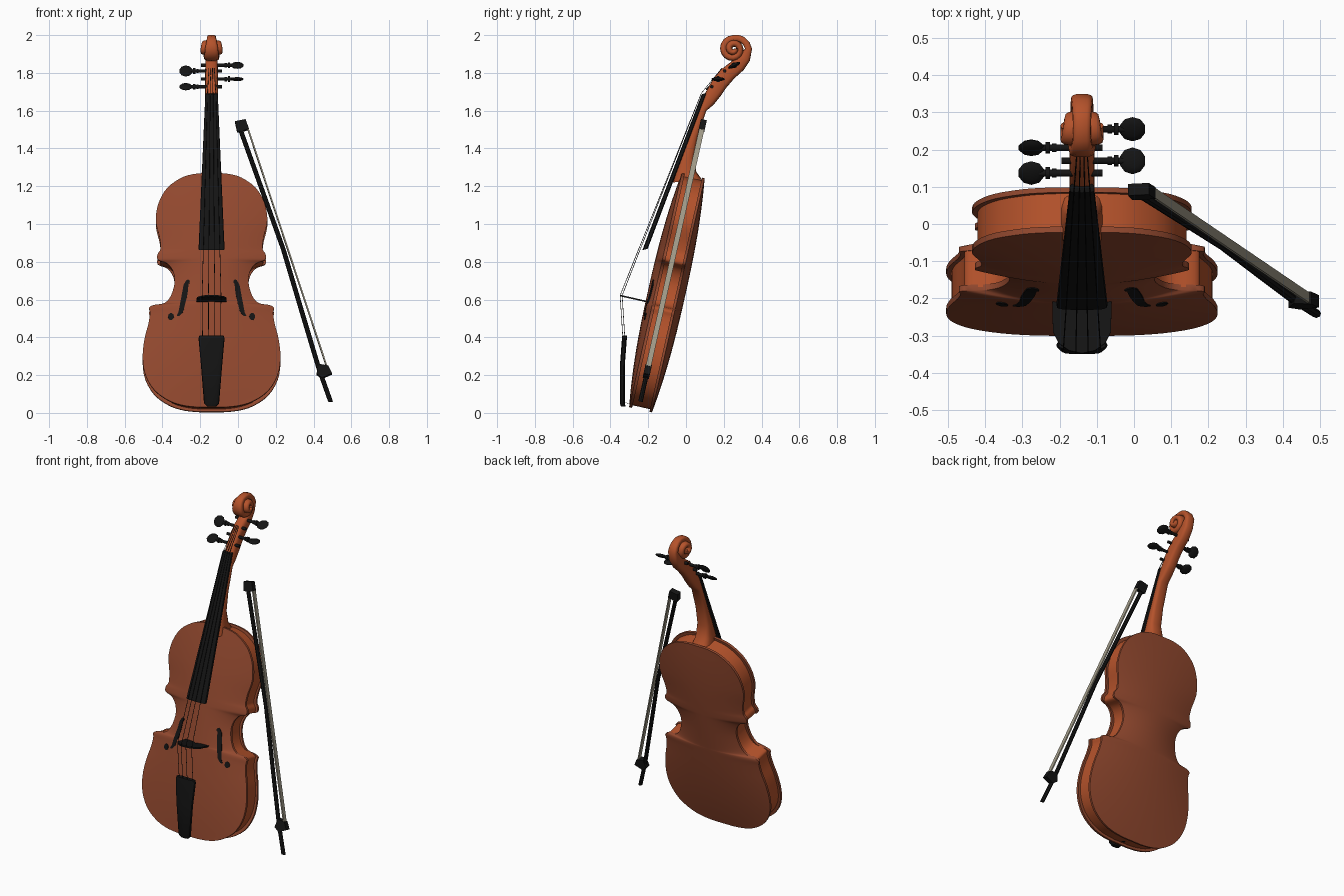
import bpy, bmesh, math
from mathutils import Vector, Matrix

if "Cube" in bpy.data.objects:
    bpy.data.objects.remove(bpy.data.objects["Cube"])

CX = -0.14
TILT = math.atan(0.225)
ORIGIN = Vector((CX, -0.18, 0.003))
UP = Vector((0, math.sin(TILT), math.cos(TILT)))
OUT = Vector((0, -math.cos(TILT), math.sin(TILT)))


def loc(x, v, w):
    """Body frame: x across, v along the body, w out of the front."""
    return ORIGIN + Vector((x, 0, 0)) + UP * v + OUT * w


def material(name, rgb):
    m = bpy.data.materials.new(name)
    m.diffuse_color = (*rgb, 1)
    m.use_nodes = True
    m.node_tree.nodes["Principled BSDF"].inputs["Base Color"].default_value = m.diffuse_color
    return m


PLATE = material("varnished_plate", (0.29, 0.066, 0.028))
WOOD = material("orange_wood", (0.46, 0.085, 0.024))
BLACK = material("ebony_black", (0.007, 0.007, 0.007))
HAIR = material("bow_hair_grey", (0.36, 0.33, 0.25))


def finish(name, bm, mat, angle=40):
    bmesh.ops.recalc_face_normals(bm, faces=bm.faces[:])
    me = bpy.data.meshes.new(name)
    bm.to_mesh(me)
    bm.free()
    me.materials.append(mat)
    ob = bpy.data.objects.new(name, me)
    bpy.context.collection.objects.link(ob)
    bpy.ops.object.select_all(action='DESELECT')
    ob.select_set(True)
    bpy.context.view_layer.objects.active = ob
    bpy.ops.object.shade_smooth_by_angle(angle=math.radians(angle))
    return ob


def loft(name, rings, mat, angle=40):
    """Skin a list of closed rings and cap both ends."""
    bm = bmesh.new()
    rows = [[bm.verts.new(p) for p in r] for r in rings]
    n = len(rows[0])
    for a, b in zip(rows, rows[1:]):
        for i in range(n):
            j = (i + 1) % n
            bm.faces.new((a[i], a[j], b[j], b[i]))
    bm.faces.new(rows[0])
    bm.faces.new(rows[-1])
    return finish(name, bm, mat, angle)


def section(fy, fz, by, bz, hw, n=16, power=0.65):
    """Rounded section between a front and a back point in the y-z plane."""
    f, b = Vector((CX, fy, fz)), Vector((CX, by, bz))
    ring = []
    for i in range(n):
        t = 2 * math.pi * i / n
        c, s = math.cos(t), math.sin(t)
        c = math.copysign(abs(c) ** power, c)
        s = math.copysign(abs(s) ** power, s)
        ring.append((f + b) / 2 + (f - b) / 2 * c + Vector((hw * s, 0, 0)))
    return ring


def tube(name, pts, a, b, mat, n=6):
    """Tube along points, radius a across x and b out of the body plane."""
    return loft(name, [[p + Vector((a * math.cos(2 * math.pi * i / n), 0, 0))
                        + OUT * b * math.sin(2 * math.pi * i / n) for i in range(n)]
                       for p in pts], mat)


def prism(name, poly, w0, w1, mat):
    return loft(name, [[loc(x, v, w) for x, v in poly] for w in (w0, w1)], mat, 30)


# Body outline: half width against length
OUTLINE = [(.06, 0), (.14, .008), (.22, .033), (.30, .09), (.35, .175), (.365, .27),
           (.355, .37), (.335, .45), (.326, .51), (.33, .54), (.305, .555), (.25, .565),
           (.215, .605), (.195, .68), (.205, .74), (.235, .78), (.278, .797), (.288, .812),
           (.284, .835), (.27, .86), (.275, .92), (.29, .98), (.295, 1.03), (.28, 1.11),
           (.235, 1.19), (.16, 1.245), (.10, 1.264), (.05, 1.27)]
LENGTH = 1.27


def densify(pts, k=3):
    out = []
    for i in range(len(pts) - 1):
        p = [Vector(pts[min(max(i + d, 0), len(pts) - 1)]) for d in (-1, 0, 1, 2)]
        for j in range(k):
            t = j / k
            out.append(0.5 * (2 * p[1] + (p[2] - p[0]) * t
                              + (2 * p[0] - 5 * p[1] + 4 * p[2] - p[3]) * t * t
                              + (3 * p[1] - p[0] - 3 * p[2] + p[3]) * t ** 3))
    return out + [Vector(pts[-1])]


ROWS = densify(OUTLINE)


def half_width(v):
    for (x0, v0), (x1, v1) in zip(OUTLINE, OUTLINE[1:]):
        if v0 <= v <= v1:
            return x0 + (x1 - x0) * (v - v0) / (v1 - v0)
    return .05


def arch(s, v):
    t = abs(2 * v / LENGTH - 1)
    return max(0, 1 - t ** 2.5) * (1 - s * s)


def slab(name, w0, w1, arch0, arch1, inset, mat):
    cols = [math.sin(math.pi / 2 * k / 8) for k in range(-8, 9)]
    k = 1 - inset / (LENGTH / 2)
    rings = []
    for hw, v in ROWS:
        vv = LENGTH / 2 + (v - LENGTH / 2) * k
        h = hw - inset
        rings.append([loc(h * s, vv, w1 + arch1 * arch(s, v)) for s in cols]
                     + [loc(h * s, vv, w0 - arch0 * arch(s, v)) for s in reversed(cols)])
    return loft(name, rings, mat)


slab("ribs", .008, .115, 0, 0, .014, WOOD)
slab("top_plate", .108, .124, 0, .038, 0, PLATE)
slab("back_plate", 0, .014, .036, 0, 0, PLATE)

# Sound holes: thin curved leaves plus round ends, laid on the arched top
def on_top(x, v, lift):
    return loc(x, v, .124 + .038 * arch(x / half_width(v), v) + lift)

for side, word in ((-1, "left"), (1, "right")):
    path = [(.127, .685, .006), (.135, .66, .013), (.142, .61, .015),
            (.152, .56, .014), (.163, .51, .012), (.178, .488, .007)]
    loft(word + "_sound_hole", [[on_top(side * (x + d), v, l) for d, l in
         ((-h, -.004), (h, -.004), (h, .003), (-h, .003))] for x, v, h in path], BLACK)
    for x, v, r in ((.215, .487, .016), (.125, .675, .010)):
        loft(word + "_sound_hole_eye", [[on_top(
            side * x + r * math.cos(i * math.pi / 5), v + 1.2 * r * math.sin(i * math.pi / 5), l)
            for i in range(10)] for l in (-.004, .003)], BLACK)

# Neck, peg box and scroll in one sweep
neck = [(-.07, 1.22, .085, 1.235, .058), (-.055, 1.27, .055, 1.275, .052),
        (-.025, 1.36, .042, 1.35, .043), (.022, 1.48, .062, 1.46, .037),
        (.075, 1.62, .108, 1.60, .034), (.10, 1.69, .145, 1.63, .034),
        (.13, 1.745, .185, 1.68, .034), (.155, 1.785, .212, 1.72, .034),
        (.195, 1.825, .255, 1.77, .034), (.24, 1.86, .305, 1.815, .033),
        (.283, 1.895, .338, 1.865, .031)]
rings = [section(*s) for s in neck]
for k in range(0, 33):
    turn = k / 16
    t = turn * 2 * math.pi
    for_r = [.10, .072, .07, .065, .054, .046, .040, .034, .026]
    i = min(int(turn * 4), 7)
    r = for_r[i] + (for_r[i + 1] - for_r[i]) * (turn * 4 - i)
    q = max(r - .037, .003)
    hw = .030 - .006 * math.sin(min(t, math.pi)) + .028 * min(1, max(0, turn - .3) / 1.2)
    c, s = math.cos(t), math.sin(t)
    rings.append(section(.25 + q * c, 1.928 + q * s, .25 + r * c, 1.928 + r * s, hw))
loft("neck_and_scroll", rings, WOOD, 50)

# Fingerboard and tailpiece
loft("fingerboard", [section(-.231, .862, -.203, .868, .069, power=.5),
                     section(.084, 1.688, .109, 1.692, .033, power=.5)], BLACK)
loft("tailpiece", [section(y - .013, z, y + .013, z, hw, power=.6) for y, z, hw in
     ((-.332, .035, .025), (-.337, .05, .040), (-.337, .25, .056), (-.326, .395, .069),
      (-.324, .41, .064))], BLACK)
tube("tail_loop", [Vector((CX, -.337, .06)), Vector((CX, -.26, .035))], .012, .012, BLACK)

# Bridge
half = [(.0, .18), (.03, .158), (.08, .15), (.078, .24), (.062, .272), (.035, .292), (0, .30)]
prof = half + [(-x, w) for x, w in half[-2:0:-1]]
loft("bridge", [[loc(x, v, w) for x, w in prof] for v in (.562, .570)], BLACK, 30)

# Strings
for i in range(4):
    k = (i - 1.5) / 1.5
    drop = .012 * k * k
    pts = [Vector((CX + .048 * k, -.336 + drop, .40)), Vector((CX + .050 * k, -.350 + drop, .622)),
           Vector((CX + .022 * k, .081, 1.692)), Vector((CX + .014 * k, .19, 1.825))]
    tube("string", pts, .0017, .0017, BLACK, 5)

# Tuning pegs
def add_prim(bm, kind, matrix, **kw):
    getattr(bmesh.ops, kind)(bm, matrix=matrix, **kw)

for side, y, z, turn in ((1, .255, 1.84, 25), (-1, .205, 1.81, 55),
                         (1, .17, 1.767, 0), (-1, .137, 1.727, 28)):
    bm = bmesh.new()
    along = Matrix.Rotation(math.pi / 2, 4, 'Y')
    for x, r, length in ((.03, .009, .17), (.092, .016, .012), (.075, .012, .012)):
        add_prim(bm, "create_cone", Matrix.Translation((CX + side * x, y, z)) @ along,
                 cap_ends=True, segments=10, radius1=r, radius2=r, depth=length)
    add_prim(bm, "create_uvsphere", Matrix.Translation((CX + side * .136, y, z))
             @ Matrix.Rotation(math.radians(turn), 4, 'X') @ Matrix.Diagonal((.036, .036, .011, 1)),
             u_segments=10, v_segments=6, radius=1)
    finish("tuning_peg", bm, BLACK)

# Bow, lying parallel to the body
BW = .072
tube("bow_stick", [loc(x, v, BW) for x, v in
     ((.145, 1.54), (.25, 1.24), (.38, .868), (.475, .54), (.57, .215), (.63, .042))],
     .013, .012, BLACK, 8)
loft("bow_hair", [[loc(x + dx, v, BW + dw) for dx, dw in
     ((-.004, -.014), (.004, -.014), (.004, .014), (-.004, .014))]
     for x, v in ((.190, 1.53), (.612, .225))], HAIR)
prism("bow_tip", [(.124, 1.56), (.18, 1.572), (.198, 1.52), (.165, 1.508), (.135, 1.505)],
      BW - .016, BW + .016, BLACK)
prism("bow_frog", [(.555, .19), (.570, .243), (.617, .235), (.638, .192), (.585, .168)],
      BW - .017, BW + .017, BLACK)
